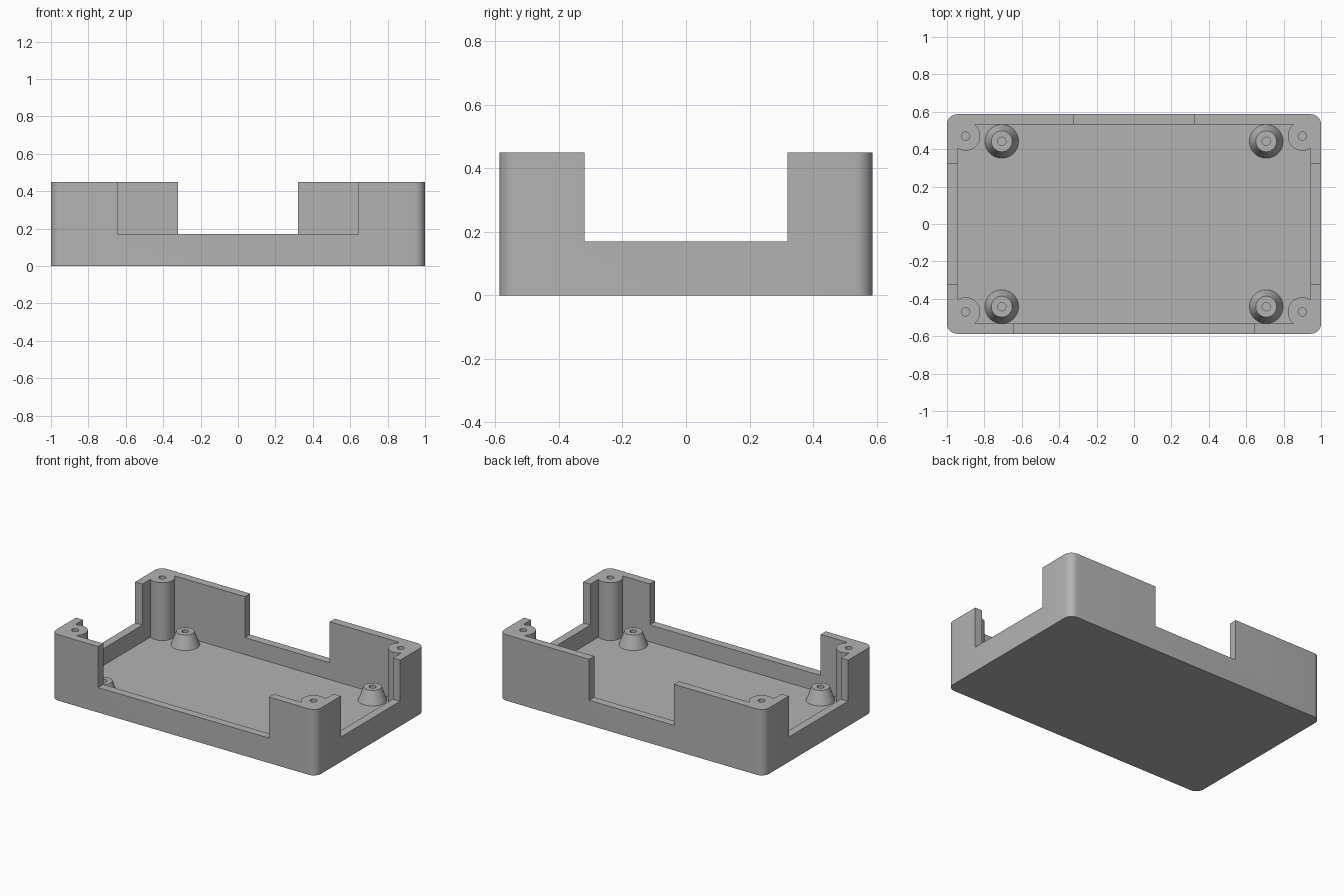
import bpy
import bmesh
from math import cos, sin, tau, radians

cube = bpy.data.objects.get("Cube")
if cube:
    bpy.data.objects.remove(cube, do_unlink=True)

HALF_X, HALF_Y, HEIGHT = 1.0, 0.587, 0.45
WALL, FLOOR, SILL = 0.055, 0.055, 0.17
CORNERS = [(sx, sy) for sx in (-1, 1) for sy in (-1, 1)]

grey = bpy.data.materials.new("matte grey plastic")
grey.use_nodes = True
grey.diffuse_color = (0.45, 0.45, 0.45, 1)
grey.node_tree.nodes["Principled BSDF"].inputs["Base Color"].default_value = grey.diffuse_color


def finish(name, bm):
    bmesh.ops.recalc_face_normals(bm, faces=bm.faces)
    mesh = bpy.data.meshes.new(name)
    bm.to_mesh(mesh)
    bm.free()
    mesh.materials.append(grey)
    obj = bpy.data.objects.new(name, mesh)
    bpy.context.collection.objects.link(obj)
    return obj


def box(name, low, high, corner=0):
    """Box between two points, with optional rounded upright edges."""
    bm = bmesh.new()
    bmesh.ops.create_cube(bm, size=1)
    for v in bm.verts:
        v.co = [(a + b) / 2 + c * (b - a) for a, b, c in zip(low, high, v.co)]
    if corner:
        upright = [e for e in bm.edges if abs(e.verts[0].co.z - e.verts[1].co.z) > 0.01]
        bmesh.ops.bevel(bm, geom=upright, offset=corner, segments=8, profile=0.5, affect='EDGES')
    return finish(name, bm)


def cylinder(name, x, y, radius, bottom, top):
    bm = bmesh.new()
    bmesh.ops.create_cone(bm, cap_ends=True, segments=48, radius1=radius,
                          radius2=radius, depth=top - bottom)
    bmesh.ops.translate(bm, verts=bm.verts, vec=(x, y, (top + bottom) / 2))
    return finish(name, bm)


def cut(obj, cutter):
    """Subtract the cutter, then discard it."""
    cutter.hide_render = True
    mod = obj.modifiers.new("cut", 'BOOLEAN')
    mod.operation, mod.solver, mod.object = 'DIFFERENCE', 'EXACT', cutter
    bpy.ops.object.select_all(action='DESELECT')
    bpy.context.view_layer.objects.active = obj
    obj.select_set(True)
    bpy.ops.object.modifier_apply(modifier=mod.name)
    bpy.data.objects.remove(cutter, do_unlink=True)


def smooth(obj):
    bpy.ops.object.select_all(action='DESELECT')
    bpy.context.view_layer.objects.active = obj
    obj.select_set(True)
    bpy.ops.object.shade_smooth_by_angle(angle=radians(30))


# Inner space, leaving a round screw post in each corner
inner_x, inner_y = HALF_X - WALL, HALF_Y - WALL
cavity = box("cavity_cutter", (-inner_x, -inner_y, FLOOR), (inner_x, inner_y, 1))
for sx, sy in CORNERS:
    cut(cavity, cylinder("post_cutter", sx * 0.9, sy * 0.47, 0.078, -0.5, 1.5))

# Tray with rounded upright corners
tray = box("tray", (-HALF_X, -HALF_Y, 0), (HALF_X, HALF_Y, HEIGHT), WALL)
cut(tray, cavity)

# Wall openings: wide at the front, narrower at the back and both sides
for sy, half in ((-1, 0.645), (1, 0.32)):
    ys = sorted((sy * (inner_y - 0.03), sy * (HALF_Y + 0.1)))
    cut(tray, box("opening_cutter", (-half, ys[0], SILL), (half, ys[1], 1)))
for sx in (-1, 1):
    xs = sorted((sx * (inner_x - 0.03), sx * (HALF_X + 0.1)))
    cut(tray, box("opening_cutter", (xs[0], -0.32, SILL), (xs[1], 0.32, 1)))

# Screw holes in the posts
for sx, sy in CORNERS:
    cut(tray, cylinder("hole_cutter", sx * 0.9, sy * 0.47, 0.022, FLOOR, 1))
smooth(tray)


# Tapered standoffs with a centre hole, turned from a profile
def standoff(name, x, y):
    profile = [(0.09, FLOOR), (0.056, 0.145), (0.022, 0.145), (0.022, FLOOR)]
    n = 48
    bm = bmesh.new()
    rings = [[bm.verts.new((x + r * cos(tau * i / n), y + r * sin(tau * i / n), z))
              for i in range(n)] for r, z in profile]
    for a, b in zip(rings, rings[1:]):
        for i in range(n):
            j = (i + 1) % n
            bm.faces.new((a[i], a[j], b[j], b[i]))
    smooth(finish(name, bm))


for sx, sy in CORNERS:
    name = ("front" if sy < 0 else "back") + ("_left" if sx > 0 else "_right")
    standoff(name + "_standoff", sx * 0.707, sy * 0.442)
